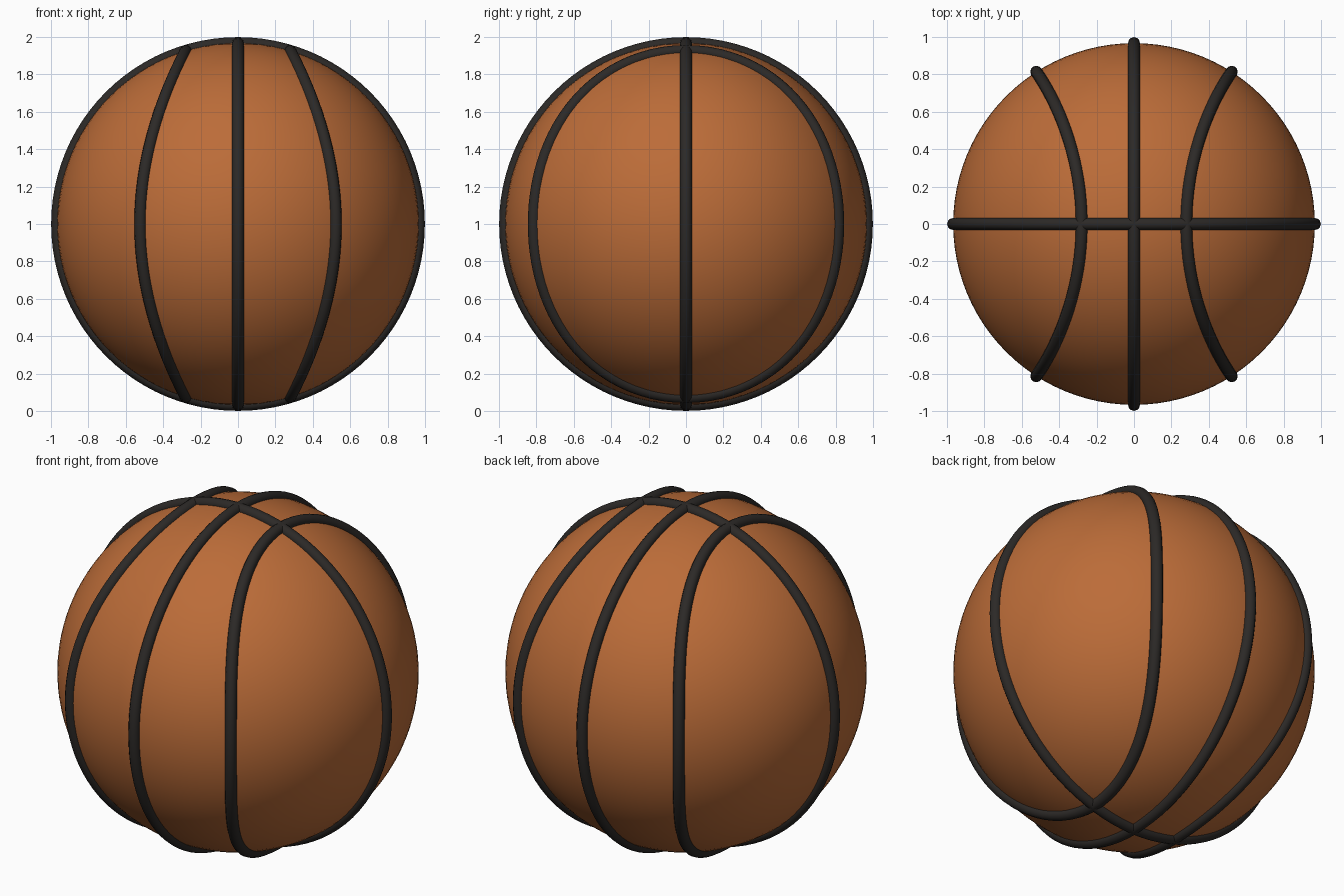
import bpy
from math import sin, cos, pi
from mathutils import Vector

if "Cube" in bpy.data.objects:
    bpy.data.objects.remove(bpy.data.objects["Cube"])

CENTER = Vector((0, 0, 1))
R = 0.967      # ball radius and seam path radius
TUBE = 0.032   # seam thickness


def material(name, color):
    m = bpy.data.materials.new(name)
    m.diffuse_color = (*color, 1)
    m.use_nodes = True
    m.node_tree.nodes["Principled BSDF"].inputs["Base Color"].default_value = m.diffuse_color
    return m


leather = material("orange_leather", (0.5, 0.15, 0.04))
rubber = material("black_rubber", (0.025, 0.022, 0.02))


def seam(name, direction, steps=96, sides=12):
    """Closed round tube following direction(t) on the ball surface."""
    path = [direction(2 * pi * i / steps).normalized() for i in range(steps)]
    verts, faces = [], []
    for i, out in enumerate(path):
        tangent = (path[(i + 1) % steps] - path[i - 1]).normalized()
        side = tangent.cross(out).normalized()
        for j in range(sides):
            a = 2 * pi * j / sides
            verts.append(CENTER + out * (R + TUBE * cos(a)) + side * TUBE * sin(a))
            k, n = (i + 1) % steps, (j + 1) % sides
            faces.append((i * sides + j, i * sides + n, k * sides + n, k * sides + j))
    mesh = bpy.data.meshes.new(name)
    mesh.from_pydata(verts, [], faces)
    mesh.shade_smooth()
    mesh.materials.append(rubber)
    obj = bpy.data.objects.new(name, mesh)
    bpy.context.collection.objects.link(obj)
    return obj


# Ball body
bpy.ops.mesh.primitive_uv_sphere_add(segments=96, ring_count=48, radius=R, location=CENTER)
ball = bpy.context.object
ball.name = "ball"
ball.data.materials.append(leather)
bpy.ops.object.shade_smooth()

# Two straight great-circle seams
seam("cross_seam", lambda t: Vector((cos(t), 0, sin(t))))
seam("middle_seam", lambda t: Vector((0, cos(t), sin(t))))

# Curved side seams, pinched towards the poles
for name, s in (("left_seam", -1), ("right_seam", 1)):
    seam(name, lambda t: Vector((s * (0.472 + 0.17 * cos(2 * t)), cos(t), sin(t))))
